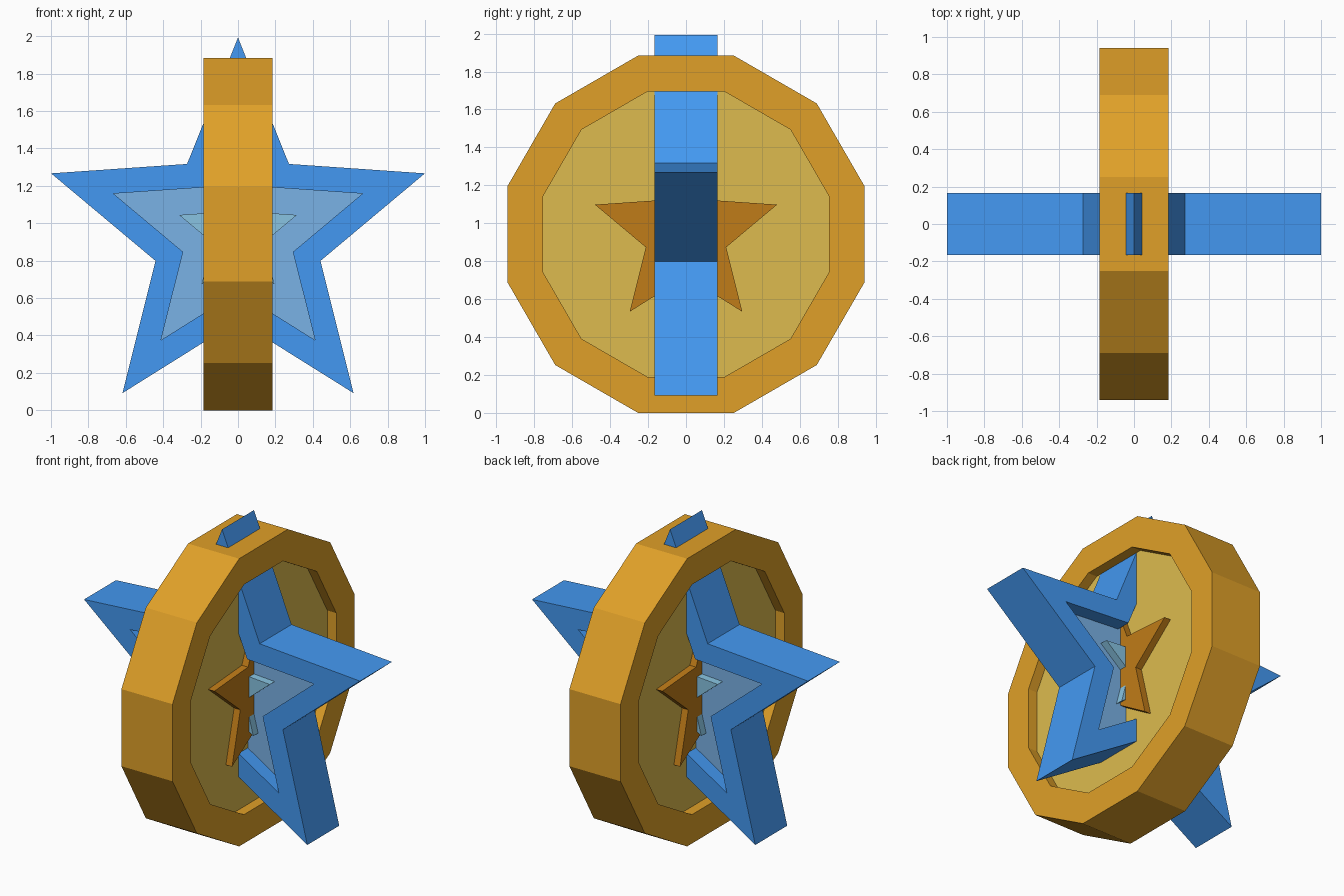
import bpy, bmesh
from math import sin, cos, pi, radians

if "Cube" in bpy.data.objects:
    bpy.data.objects.remove(bpy.data.objects["Cube"])

CZ = 0.942  # shared centre height


def srgb(h):
    """Hex colour to linear RGBA."""
    c = [int(h[i:i + 2], 16) / 255 for i in (0, 2, 4)]
    return [((v + 0.055) / 1.055) ** 2.4 if v > 0.04 else v / 12.92 for v in c] + [1]


def material(name, h):
    m = bpy.data.materials.new(name)
    m.diffuse_color = srgb(h)
    m.use_nodes = True
    m.node_tree.nodes["Principled BSDF"].inputs["Base Color"].default_value = m.diffuse_color
    return m


def polygon(n, r):
    return [(r * sin(2 * pi * (i + 0.5) / n), r * cos(2 * pi * (i + 0.5) / n)) for i in range(n)]


def star(r, ratio=0.441):
    return [((r if i % 2 == 0 else r * ratio) * sin(pi * i / 5),
             (r if i % 2 == 0 else r * ratio) * cos(pi * i / 5)) for i in range(10)]


def shell(name, loops, axis, mats):
    """Skin a stack of (outline, depth) loops and cap both ends; caps use the last material."""
    bm = bmesh.new()
    rings = []
    for outline, d in loops:
        rings.append([bm.verts.new((d, u, CZ + v) if axis == 'X' else (u, d, CZ + v))
                      for u, v in outline])
    n = len(rings[0])
    for a, b in zip(rings, rings[1:]):
        for i in range(n):
            j = (i + 1) % n
            bm.faces.new((a[i], a[j], b[j], b[i]))
    for ring in (rings[0], rings[-1]):
        bm.faces.new(ring).material_index = len(mats) - 1
    bmesh.ops.recalc_face_normals(bm, faces=bm.faces)
    me = bpy.data.meshes.new(name)
    bm.to_mesh(me)
    bm.free()
    for m in mats:
        me.materials.append(m)
    ob = bpy.data.objects.new(name, me)
    bpy.context.collection.objects.link(ob)
    return ob


def dished(name, outer, inner, half, floor, axis, mats):
    """Solid plate with a raised rim and a recessed floor on both sides."""
    return shell(name, [(inner, -floor), (inner, -half), (outer, -half),
                        (outer, half), (inner, half), (inner, floor)], axis, mats)


gold = material("gold", "E0A028")
pale_gold = material("pale_gold", "DDBB4E")
bronze = material("bronze", "C07C18")
blue = material("blue", "4499F2")
pale_blue = material("pale_blue", "7AB2E6")
ice_blue = material("ice_blue", "88C4E2")

# Twelve-sided coin facing left and right
k = 1 / cos(radians(15))
dished("coin", polygon(12, 0.942 * k), polygon(12, 0.753 * k), 0.185, 0.12, 'X', [gold, pale_gold])

# Large star crossing the coin, facing front and back
dished("large_star", star(1.051), star(0.70), 0.165, 0.07, 'Y', [blue, pale_blue])

# Raised star emblems on both recessed floors of each plate
for side, tag in ((1, "a"), (-1, "b")):
    shell("coin_emblem_" + tag, [(star(0.505), side * 0.12), (star(0.505), side * 0.165)], 'X', [bronze])
    shell("star_emblem_" + tag, [(star(0.331), side * 0.07), (star(0.331), side * 0.12)], 'Y', [ice_blue])
